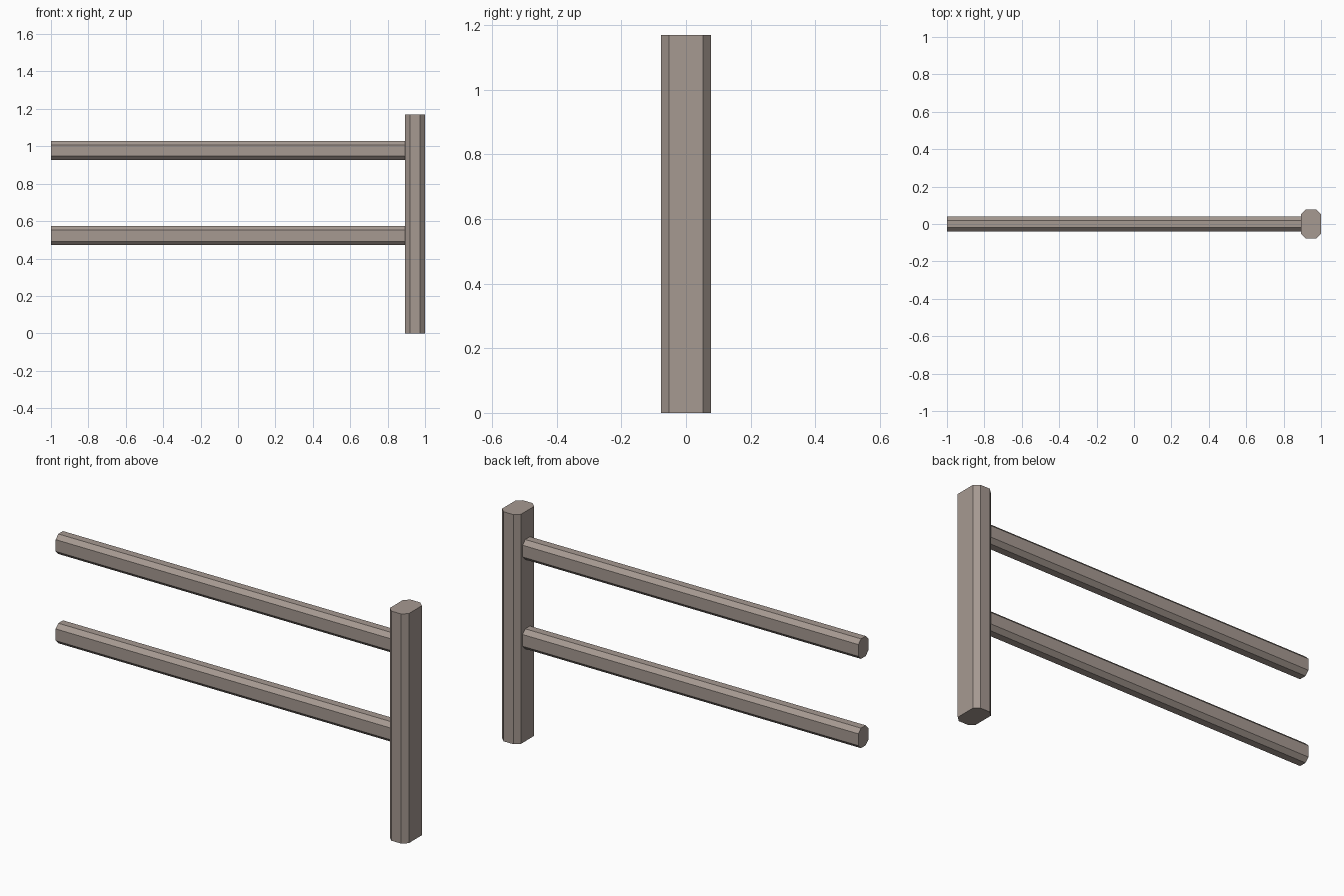
import bpy, bmesh
from mathutils import Vector

if "Cube" in bpy.data.objects:
    bpy.data.objects.remove(bpy.data.objects["Cube"])

wood = bpy.data.materials.new("weathered_wood")
wood.diffuse_color = (0.38, 0.32, 0.285, 1)
wood.use_nodes = True
wood.node_tree.nodes["Principled BSDF"].inputs["Base Color"].default_value = wood.diffuse_color


def octagon(a, b, ca, cb):
    """Rectangle of half sizes a, b with corners cut by ca, cb."""
    return [(a, -b + cb), (a, b - cb), (a - ca, b), (-a + ca, b),
            (-a, b - cb), (-a, -b + cb), (-a + ca, -b), (a - ca, -b)]


def beam(name, profile, place, direction):
    """Extrude a closed profile along a direction."""
    bm = bmesh.new()
    face = bm.faces.new([bm.verts.new(place(u, v)) for u, v in profile])
    new = bmesh.ops.extrude_face_region(bm, geom=[face], use_keep_orig=True)
    moved = [g for g in new["geom"] if isinstance(g, bmesh.types.BMVert)]
    bmesh.ops.translate(bm, verts=moved, vec=Vector(direction))
    bmesh.ops.recalc_face_normals(bm, faces=bm.faces)
    mesh = bpy.data.meshes.new(name)
    bm.to_mesh(mesh)
    bm.free()
    mesh.materials.append(wood)
    obj = bpy.data.objects.new(name, mesh)
    bpy.context.collection.objects.link(obj)


# Upright post
beam("post", octagon(0.0535, 0.077, 0.026, 0.024),
     lambda u, v: (0.9465 + u, v, 0), (0, 0, 1.17))

# Two horizontal rails, from the left end to the post's inner face
for name, z in (("lower_rail", 0.522), ("upper_rail", 0.977)):
    beam(name, octagon(0.04, 0.051, 0.021, 0.021),
         lambda u, v: (-1, u, z + v), (1.893, 0, 0))
